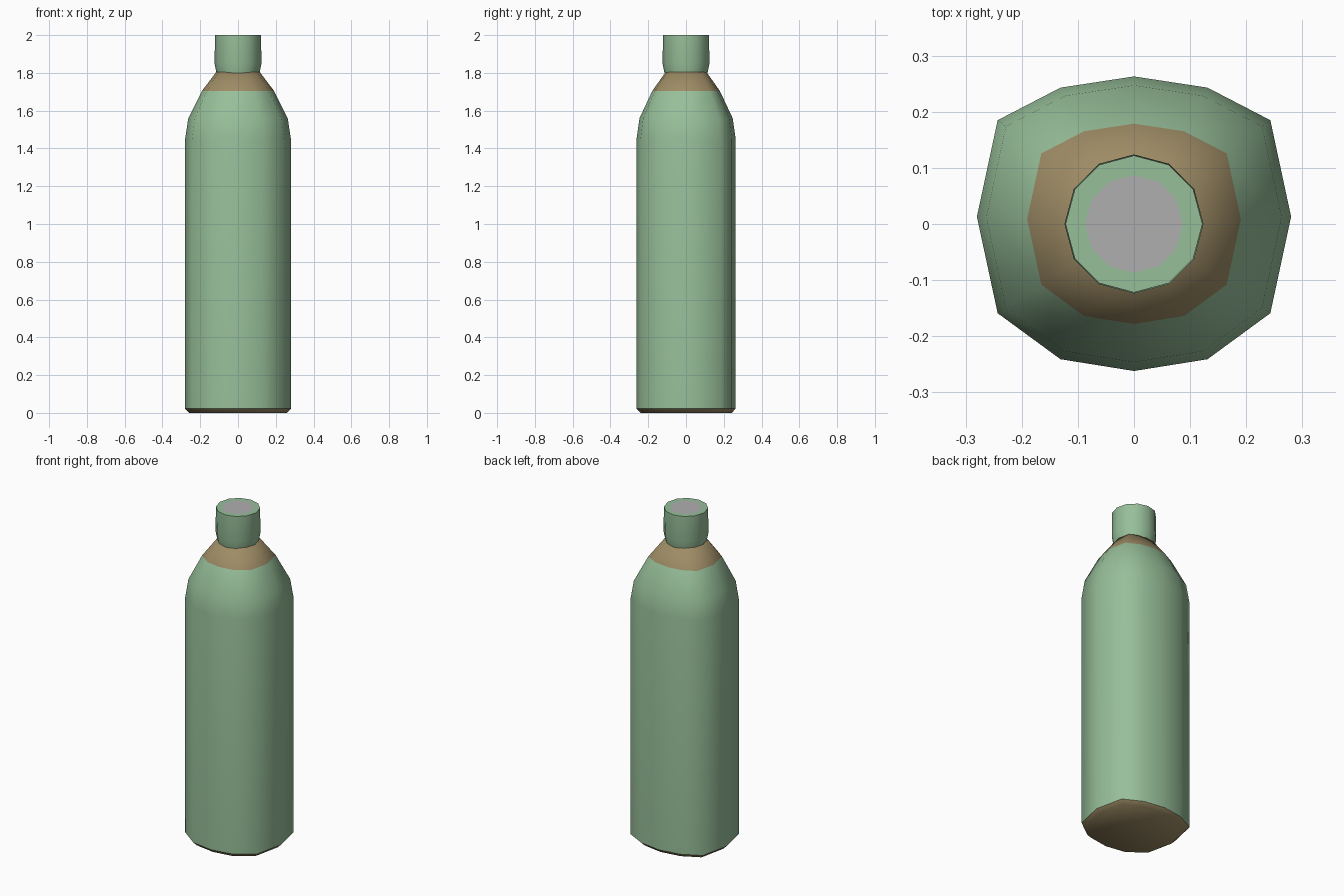
import bpy, bmesh, math

cube = bpy.data.objects.get("Cube")
if cube:
    bpy.data.objects.remove(cube, do_unlink=True)


def material(name, rgb):
    m = bpy.data.materials.new(name)
    m.use_nodes = True
    m.diffuse_color = (*rgb, 1)
    m.node_tree.nodes["Principled BSDF"].inputs["Base Color"].default_value = (*rgb, 1)
    return m


green = material("soft green", (0.31, 0.52, 0.32))
brown = material("tan brown", (0.34, 0.26, 0.13))
grey = material("light grey", (0.43, 0.43, 0.43))


def loft(name, section, rings, mats, rule):
    """Skin scaled copies of a section, given as (height, scale), and close both ends."""
    bm = bmesh.new()
    loops = [[bm.verts.new((x * s, y * s, z)) for x, y in section] for z, s in rings]
    n = len(section)
    for low, high in zip(loops, loops[1:]):
        for i in range(n):
            j = (i + 1) % n
            bm.faces.new((low[i], low[j], high[j], high[i]))
    bm.faces.new(loops[0][::-1])
    bm.faces.new(loops[-1])
    bmesh.ops.recalc_face_normals(bm, faces=bm.faces)
    for f in bm.faces:
        f.material_index = rule(f.calc_center_median())
    mesh = bpy.data.meshes.new(name)
    bm.to_mesh(mesh)
    bm.free()
    for m in mats:
        mesh.materials.append(m)
    obj = bpy.data.objects.new(name, mesh)
    bpy.context.collection.objects.link(obj)
    bpy.ops.object.select_all(action='DESELECT')
    obj.select_set(True)
    bpy.context.view_layer.objects.active = obj
    bpy.ops.object.shade_smooth_by_angle(angle=math.radians(60))
    return obj


# Body: rounded-square outline, mirrored across x, with brown base and shoulder band
right = [(0.131, -0.241), (0.243, -0.159), (0.28, 0.013), (0.243, 0.185), (0.131, 0.243)]
outline = [(0, -0.262)] + right + [(0, 0.263)] + [(-x, y) for x, y in reversed(right)]
body = loft("bottle_body", outline,
            [(0, 0.92), (0.022, 1), (1.45, 1), (1.56, 0.94), (1.705, 0.68), (1.805, 0.41)],
            [green, brown],
            lambda c: int(c.z < 0.02 or c.z > 1.705))

# Crisp edge where the wall meets the base
for e in body.data.edges:
    if all(abs(body.data.vertices[v].co.z - 0.022) < 0.001 for v in e.vertices):
        e.use_edge_sharp = True

# Cap: twelve-sided, with a grey disc set into its top
circle = [(math.sin(a), -math.cos(a)) for a in (i * math.tau / 12 for i in range(12))]
loft("cap", circle,
     [(1.8, 0.114), (1.85, 0.124), (2, 0.122), (2, 0.087)],
     [green, grey],
     lambda c: int(c.z > 1.999 and math.hypot(c.x, c.y) < 0.02))
